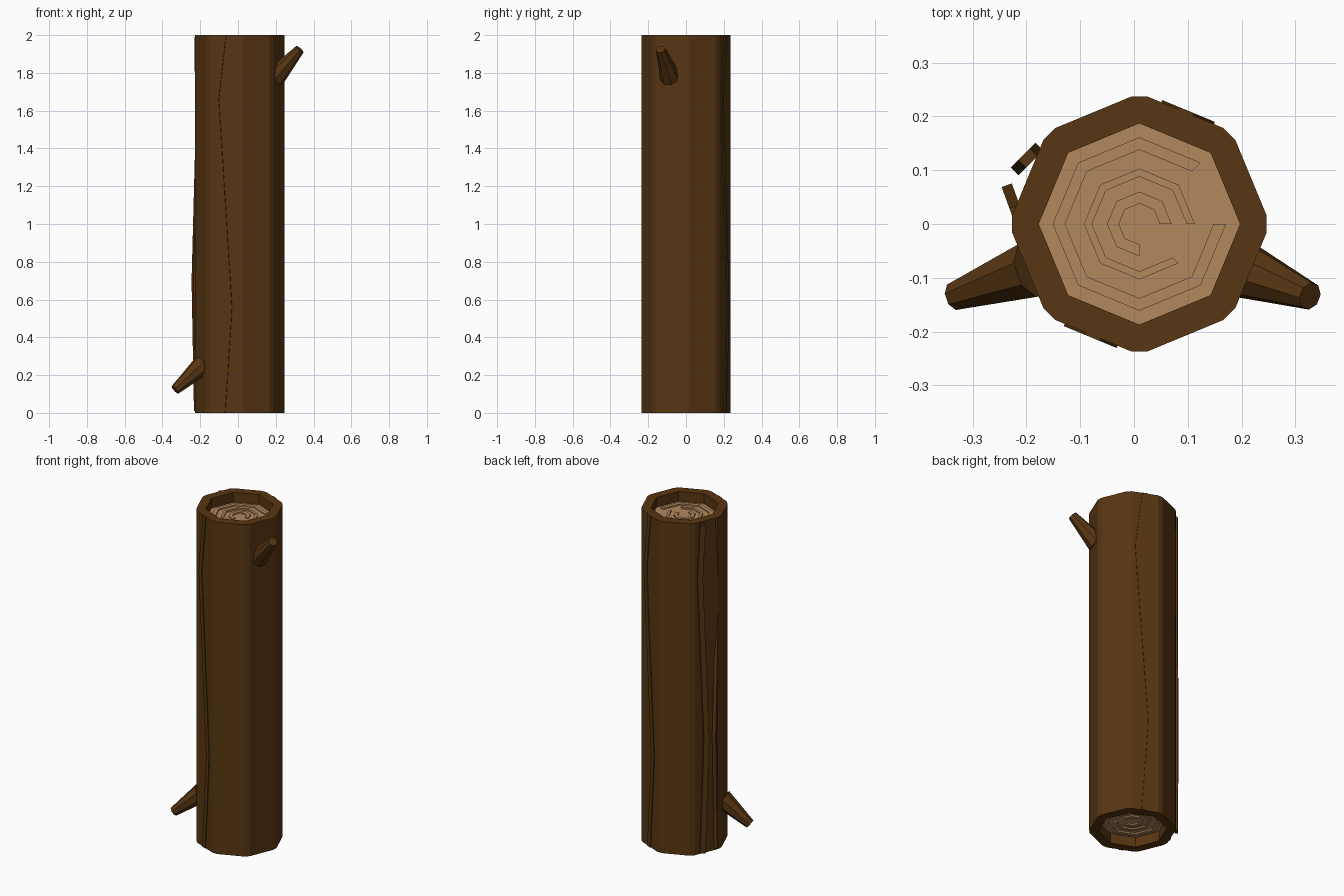
import bpy, bmesh, math
from mathutils import Vector

if "Cube" in bpy.data.objects:
    bpy.data.objects.remove(bpy.data.objects["Cube"])

CX = 0.01          # trunk axis sits slightly off centre
H = 2.0


def material(name, rgb):
    m = bpy.data.materials.new(name)
    m.diffuse_color = (*rgb, 1)
    m.use_nodes = True
    m.node_tree.nodes["Principled BSDF"].inputs["Base Color"].default_value = m.diffuse_color
    return m


BARK = material("bark", (0.098, 0.037, 0.006))
WOOD = material("cut_wood", (0.45, 0.25, 0.11))


def finish(name, bm, mat):
    bmesh.ops.remove_doubles(bm, verts=bm.verts, dist=1e-5)
    bmesh.ops.recalc_face_normals(bm, faces=bm.faces)
    me = bpy.data.meshes.new(name)
    bm.to_mesh(me)
    bm.free()
    me.materials.append(mat)
    ob = bpy.data.objects.new(name, me)
    bpy.context.collection.objects.link(ob)
    return ob


def loft(name, rings, mat, closed=False):
    """Skin a list of equal-length vertex rings; cap the ends unless closed."""
    bm = bmesh.new()
    vs = [[bm.verts.new(p) for p in r] for r in rings]
    n = len(vs[0])
    pairs = list(zip(vs, vs[1:])) + ([(vs[-1], vs[0])] if closed else [])
    for a, b in pairs:
        for i in range(n):
            j = (i + 1) % n
            bm.faces.new((a[i], a[j], b[j], b[i]))
    if not closed:
        bm.faces.new(vs[0])
        bm.faces.new(vs[-1])
    return finish(name, bm, mat)


def octagon(r, z, cut=0.0):
    """Octagon whose corners are each replaced by two points (chamfer)."""
    c = [Vector((CX + r * math.cos(k * math.pi / 4),
                 r * math.sin(k * math.pi / 4), z)) for k in range(8)]
    out = []
    for k in range(8):
        for nb in (c[k - 1], c[(k + 1) % 8]):
            out.append(c[k] + (nb - c[k]).normalized() * cut)
    return out


# bark tube with recessed ends
loft("bark_trunk", [octagon(0.243, 0, 0.017), octagon(0.243, H, 0.017),
                    octagon(0.187, H), octagon(0.187, 0)], BARK, closed=True)

# heartwood core, set back from both ends
loft("wood_core", [octagon(0.187, 0.06), octagon(0.187, H - 0.06)], WOOD)


# broken growth rings, raised on both cut faces
def growth_ring(name, r0, r1, k0, k1, z, h):
    rings = []
    for k in range(k0, k1 + 1):
        d = Vector((math.cos(k * math.pi / 4), math.sin(k * math.pi / 4), 0))
        o = Vector((CX, 0, z))
        up = Vector((0, 0, h))
        rings.append([o + d * r0, o + d * r1, o + d * r1 + up, o + d * r0 + up])
    loft(name, rings, WOOD)


for end, z, h in (("top", H - 0.06, 0.008), ("bottom", 0.06, -0.008)):
    for i, (r0, r1, k0, k1) in enumerate([(0.138, 0.161, 1, 8),
                                          (0.088, 0.103, 0, 7),
                                          (0.038, 0.060, 0, 6)]):
        growth_ring(f"growth_ring_{end}_{i}", r0, r1, k0, k1, z, h)


# wandering bark ridges: flat strips lying in a plane facing the given angle
def ridge(name, angle, dist, path, width=0.03, thick=0.02):
    a = math.radians(angle)
    n = Vector((math.cos(a), math.sin(a), 0))
    t = Vector((-n.y, n.x, 0))
    rings = []
    for s, z in path:
        p = Vector((CX, 0, z))
        rings.append([p + n * d + t * (s + w) for w, d in (
            (-width / 2, dist - thick), (width / 2, dist - thick),
            (width / 2, dist), (-width / 2, dist))])
    loft(name, rings, BARK)


wander = [(0.0, H), (-0.042, 1.66), (0.034, 0.56), (-0.005, 0.0)]
ridge("front_ridge", 247.5, 0.229, wander)
ridge("back_ridge", 67.5, 0.229, wander)
ridge("left_ridge_rear", 135, 0.243,
      [(0.06, 1.99), (0.045, 1.66), (0.08, 0.7), (0.06, 0.01)])
ridge("left_ridge_side", 200, 0.217,
      [(-0.095, 1.99), (-0.075, 1.5), (-0.137, 0.7), (-0.10, 0.01)])


# broken branch stubs, the lower one being the upper one turned over
def stub(name, p0, p1, r0, r1, sides=8):
    p0, p1 = Vector(p0), Vector(p1)
    q = (p1 - p0).to_track_quat('Z', 'Y')
    rings = []
    for p, r in ((p0, r0), (p1, r1)):
        rings.append([p + q @ Vector((r * math.cos(math.tau * (i + .5) / sides),
                                      r * math.sin(math.tau * (i + .5) / sides), 0))
                      for i in range(sides)])
    loft(name, rings, BARK)


base, tip = (0.195, -0.082, 1.775), (0.327, -0.134, 1.925)
stub("upper_branch_stub", base, tip, 0.056, 0.026)
stub("lower_branch_stub", (-base[0] + 0.01, base[1], 2.03 - base[2]),
     (-tip[0] - 0.006, tip[1], 2.047 - tip[2]), 0.056, 0.027)
